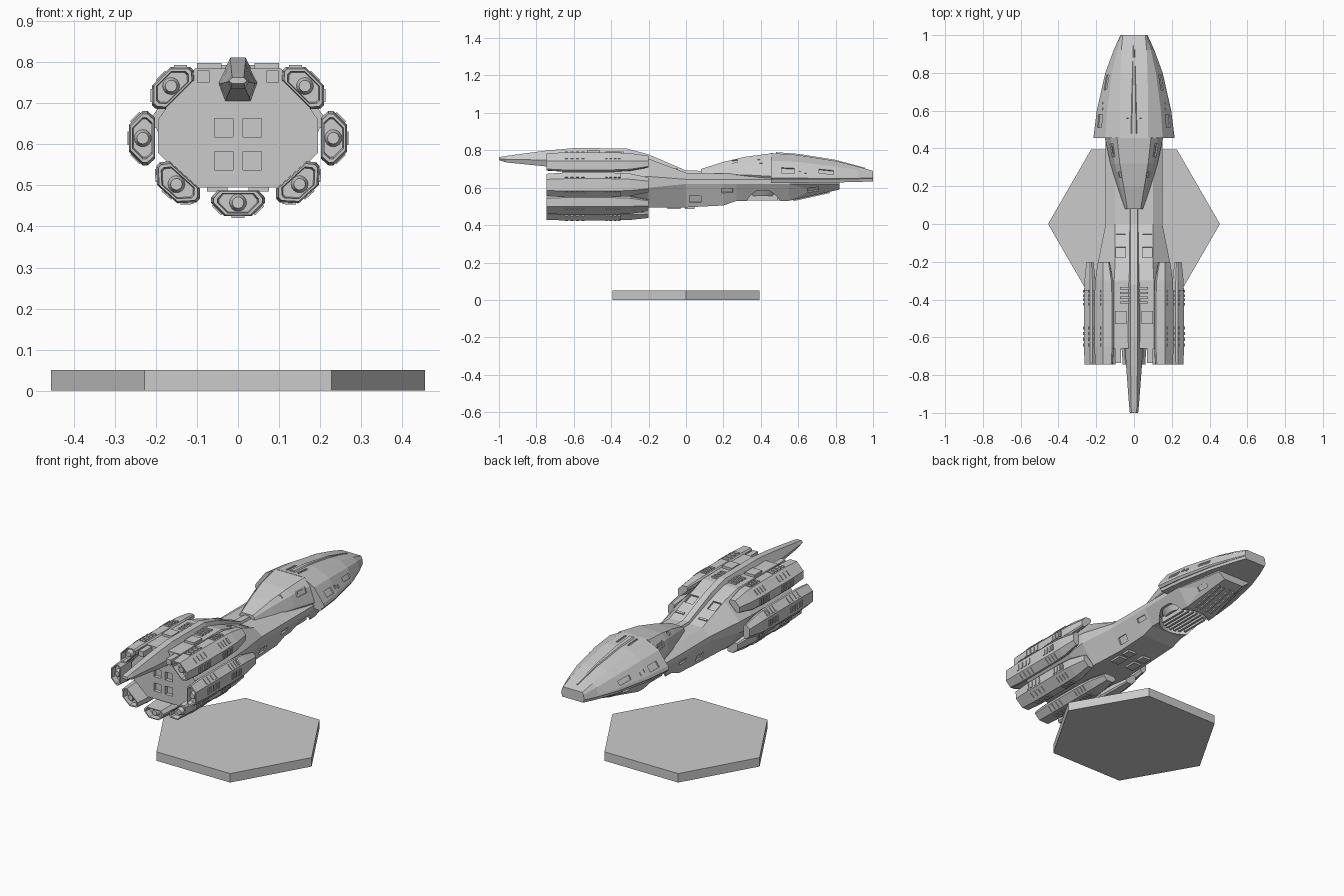
import bpy, bmesh, math
from mathutils import Matrix, Vector
from mathutils.bvhtree import BVHTree

if "Cube" in bpy.data.objects:
    bpy.data.objects.remove(bpy.data.objects["Cube"])


def make(name, bm):
    bmesh.ops.recalc_face_normals(bm, faces=bm.faces)
    mesh = bpy.data.meshes.new(name)
    bm.to_mesh(mesh)
    bm.free()
    obj = bpy.data.objects.new(name, mesh)
    bpy.context.collection.objects.link(obj)
    return obj


def add_loft(bm, rows):
    """Skin mirrored half sections; each row is (y, [(x, z), ...])."""
    rings = []
    for y, half in rows:
        ring = list(half) + [(-x, z) for x, z in reversed(half)]
        rings.append([bm.verts.new((x, y, z)) for x, z in ring])
    for a, b in zip(rings, rings[1:]):
        for i in range(len(a)):
            j = (i + 1) % len(a)
            bm.faces.new((a[i], a[j], b[j], b[i]))
    bm.faces.new(rings[0])
    bm.faces.new(rings[-1])


def loft(name, rows):
    bm = bmesh.new()
    add_loft(bm, rows)
    return make(name, bm)


def add_box(bm, center, size, frame=Matrix()):
    place = frame @ Matrix.Translation(center) @ Matrix.Diagonal((*size, 1))
    bmesh.ops.create_cube(bm, size=1, matrix=place)


def surface_frame(obj, origin, direction):
    """Frame on the surface hit by a ray, with local z along the normal."""
    bm = bmesh.new()
    bm.from_mesh(obj.data)
    point, normal, _, _ = BVHTree.FromBMesh(bm).ray_cast(Vector(origin), Vector(direction))
    bm.free()
    if point is None:
        return None
    up = Vector((0, 0, 1)) if abs(normal.y) > 0.9 else Vector((0, 1, 0))
    side = up.cross(normal).normalized()
    frame = Matrix((side, normal.cross(side), normal)).transposed().to_4x4()
    frame.translation = point
    return frame


def panels(obj, bm, origins, direction, size):
    """Add a box centred on the surface at each origin and its mirror image."""
    for origin in origins:
        for s in (1, -1):
            start = (s * origin[0], origin[1], origin[2])
            frame = surface_frame(obj, start, (s * direction[0], *direction[1:]))
            if frame:
                add_box(bm, (0, 0, 0), size, frame)


def cut(obj, bm):
    cutter = make("cutter", bm)
    cutter.hide_render = True
    mod = obj.modifiers.new("recess", "BOOLEAN")
    mod.operation, mod.solver, mod.object = "DIFFERENCE", "EXACT", cutter
    bpy.context.view_layer.objects.active = obj
    bpy.ops.object.modifier_apply(modifier=mod.name)
    bpy.data.objects.remove(cutter)


DOWN, UP, INWARD, FORWARD = (0, 0, -1), (0, 0, 1), (-1, 0, 0), (0, 1, 0)

# Hexagonal display base
bm = bmesh.new()
bmesh.ops.create_cone(bm, cap_ends=True, segments=6, radius1=0.455, radius2=0.455, depth=0.05,
                      matrix=Matrix.Translation((0, 0, 0.025)) @ Matrix.Rotation(math.pi / 2, 4, "Z"))
base = make("display_base", bm)
if max(v.co.x for v in base.data.vertices) < 0.44:
    base.data.transform(Matrix.Rotation(math.pi / 2, 4, "Z"))


# Main hull: engine block, neck and chin
def hull_row(y, top_w, w, low_w, top, high, low, bottom):
    return y, [(top_w, top), (w, high), (w, low), (low_w, bottom)]


hull = loft("main_hull", [
    hull_row(-0.66, 0.105, 0.195, 0.11, 0.785, 0.66, 0.58, 0.495),
    hull_row(-0.3, 0.105, 0.195, 0.11, 0.785, 0.66, 0.58, 0.495),
    hull_row(-0.2, 0.1, 0.19, 0.11, 0.755, 0.66, 0.6, 0.495),
    hull_row(0, 0.1, 0.15, 0.1, 0.68, 0.645, 0.62, 0.495),
    hull_row(0.2, 0.1, 0.15, 0.1, 0.675, 0.645, 0.62, 0.505),
    hull_row(0.27, 0.1, 0.15, 0.1, 0.675, 0.645, 0.62, 0.53),
    hull_row(0.55, 0.1, 0.15, 0.09, 0.675, 0.645, 0.62, 0.53),
    hull_row(0.82, 0.08, 0.1, 0.06, 0.66, 0.64, 0.62, 0.59)])
bm = bmesh.new()
panels(hull, bm, [(0.035, -2, z) for z in (0.56, 0.64)], FORWARD, (0.045, 0.045, 0.04))
panels(hull, bm, [(0.07, -0.15, 2)], DOWN, (0.05, 0.06, 0.02))
panels(hull, bm, [(1, 0.22, 0.585), (1, 0.68, 0.59)], INWARD, (0.025, 0.06, 0.016))
panels(hull, bm, [(1, 0.05, 0.54)], INWARD, (0.04, 0.06, 0.016))
cut(hull, bm)

# Round bay in the belly with slats
bay = Matrix.Translation((0, 0.41, 0.485))
bm = bmesh.new()
bmesh.ops.create_cone(bm, cap_ends=True, segments=40, radius1=0.13, radius2=0.13, depth=0.2, matrix=bay)
cut(hull, bm)
bm = bmesh.new()
bmesh.ops.create_cone(bm, cap_ends=True, segments=40, radius1=0.095, radius2=0.12, depth=0.04,
                      matrix=Matrix.Translation((0, 0.41, 0.575)))
for i in range(-3, 4):
    x = i * 0.025
    add_box(bm, (x, 0.41, 0.55), (0.012, 2 * math.sqrt(0.11 ** 2 - x * x), 0.035))
make("belly_bay_slats", bm)

# Raised fittings on the hull
bm = bmesh.new()
for s in (1, -1):
    add_box(bm, (s * 0.07, -0.495, 0.788), (0.06, 0.07, 0.02))
    add_box(bm, (s * 0.085, -0.69, 0.765), (0.03, 0.09, 0.03))
    add_box(bm, (s * 0.05, -0.065, 0.495), (0.05, 0.07, 0.02))
    add_box(bm, (s * 0.05, 0.02, 0.495), (0.05, 0.05, 0.02))
    for i in range(4):
        add_box(bm, (s * 0.05, -0.34 - i * 0.025, 0.787), (0.05, 0.012, 0.012))
panels(hull, bm, [(0.07, -0.05, 2)], DOWN, (0.05, 0.012, 0.01))
panels(hull, bm, [(x, 0.67, 0) for x in (0.02, 0.05)], UP, (0.012, 0.2, 0.014))
make("hull_fittings", bm)


# Forward head: broad shell, canopy behind it and plate beneath
def shell_row(y, top_w, w, bottom, top):
    h = top - bottom
    mid = top_w + 0.55 * (w - top_w)
    return y, [(top_w, top), (mid, bottom + 0.72 * h), (0.97 * w, bottom + 0.2 * h),
               (w, bottom + 0.08 * h), (0.95 * w, bottom)]


shell_shape = [(0.455, 0.075, 0.215, 0.64, 0.785), (0.6, 0.075, 0.197, 0.64, 0.775),
               (0.8, 0.072, 0.152, 0.642, 0.743), (0.92, 0.067, 0.108, 0.645, 0.713),
               (1, 0.06, 0.072, 0.648, 0.69)]
shell = loft("head_shell", [shell_row(*row) for row in shell_shape])
canopy = loft("rear_canopy", [shell_row(*row) for row in [
    (0.08, 0.035, 0.05, 0.668, 0.7), (0.2, 0.055, 0.09, 0.665, 0.738),
    (0.32, 0.075, 0.125, 0.66, 0.766), (0.46, 0.09, 0.155, 0.65, 0.784)]])
loft("head_underplate", [(y, [(0.93 * w, low + 0.002), (0.9 * w, low - 0.014)])
                         for y, _, w, low, _ in shell_shape])

bm = bmesh.new()
panels(shell, bm, [(0.18, 0.545, 2)], DOWN, (0.035, 0.07, 0.016))
panels(shell, bm, [(1, 0.75, 0.685)], INWARD, (0.025, 0.08, 0.014))
panels(shell, bm, [(0.035, 0.52, 2)], DOWN, (0.012, 0.08, 0.014))
cut(shell, bm)
bm = bmesh.new()
panels(canopy, bm, [(0.075, 0.26, 2)], DOWN, (0.02, 0.03, 0.012))
panels(canopy, bm, [(1, 0.39, 0.735)], INWARD, (0.035, 0.07, 0.014))
cut(canopy, bm)
bm = bmesh.new()
panels(shell, bm, [(0.17, y, 2) for y in (0.61, 0.64)], DOWN, (0.02, 0.012, 0.008))
panels(canopy, bm, [(1, 0.39, 0.735)], INWARD, (0.012, 0.04, 0.008))
make("head_fittings", bm)

# Long tapered ridge along the crown
loft("crown_ridge", [(y, [(w * 0.5, z + 0.006), (w, z - 0.006)]) for y, w, z in [
    (0.48, 0.022, 0.784), (0.6, 0.018, 0.775), (0.8, 0.011, 0.743), (0.96, 0.005, 0.7)]])

# Dorsal spine sweeping back into the tail
loft("dorsal_spine", [(y, [(top_w, top), (w, mid), (low_w, low)])
                      for y, top_w, top, w, mid, low_w, low in [
    (0.1, 0.018, 0.69, 0.022, 0.68, 0.02, 0.66), (0, 0.018, 0.692, 0.022, 0.68, 0.02, 0.66),
    (-0.2, 0.018, 0.778, 0.026, 0.75, 0.025, 0.7), (-0.32, 0.018, 0.81, 0.04, 0.76, 0.03, 0.7),
    (-0.6, 0.018, 0.812, 0.05, 0.75, 0.032, 0.7), (-0.75, 0.018, 0.798, 0.042, 0.748, 0.028, 0.714),
    (-0.96, 0.015, 0.77, 0.026, 0.752, 0.018, 0.735), (-1, 0.014, 0.763, 0.022, 0.755, 0.014, 0.748)]])

# Engine pod with recessed exhaust, built with its outer side up
pod_section = [(0.033, 0.033), (0.066, 0), (0.066, -0.012), (0.05, -0.03)]
bm = bmesh.new()
add_loft(bm, [(y, [(u * k, v * k + shift) for u, v in pod_section]) for y, k, shift in [
    (-0.2, 0.6, 0), (-0.3, 0.92, 0), (-0.4, 1, 0), (-0.65, 1, 0), (-0.745, 0.9, 0),
    (-0.745, 0.76, 0), (-0.715, 0.7, 0)]])
bmesh.ops.create_cone(bm, cap_ends=True, segments=16, radius1=0.014, radius2=0.022, depth=0.025,
                      matrix=Matrix.Translation((0, -0.724, 0)) @ Matrix.Rotation(-math.pi / 2, 4, "X"))
faces = [Matrix.Translation((0, 0, 0.033))]
faces += [Matrix.Translation((s * 0.0495, 0, 0.0165)) @ Matrix.Rotation(s * math.pi / 4, 4, "Y")
          for s in (1, -1)]
for frame in faces:
    for start, step in ((-0.64, 0.03), (-0.425, 0.023)):
        for i in range(4):
            add_box(bm, (0, start + i * step, 0), (0.032, step * 0.55, 0.008), frame)
pod = make("engine_bottom", bm)


def pod_matrix(x, z, angle):
    c, s = math.cos(angle), math.sin(angle)
    frame = Matrix(((s, 0, c), (0, 1, 0), (-c, 0, s))).to_4x4()
    frame.translation = (x, 0, z)
    return frame


pod.matrix_world = pod_matrix(0, 0.458, -math.pi / 2)
for level, x, z, degrees in (("upper", 0.163, 0.742, 45), ("middle", 0.232, 0.615, 0),
                             ("lower", 0.15, 0.503, -48)):
    for side, s in (("left", 1), ("right", -1)):
        angle = math.radians(degrees if s > 0 else 180 - degrees)
        copy = bpy.data.objects.new(f"engine_{level}_{side}", pod.data)
        bpy.context.collection.objects.link(copy)
        copy.matrix_world = pod_matrix(s * x, z, angle)
